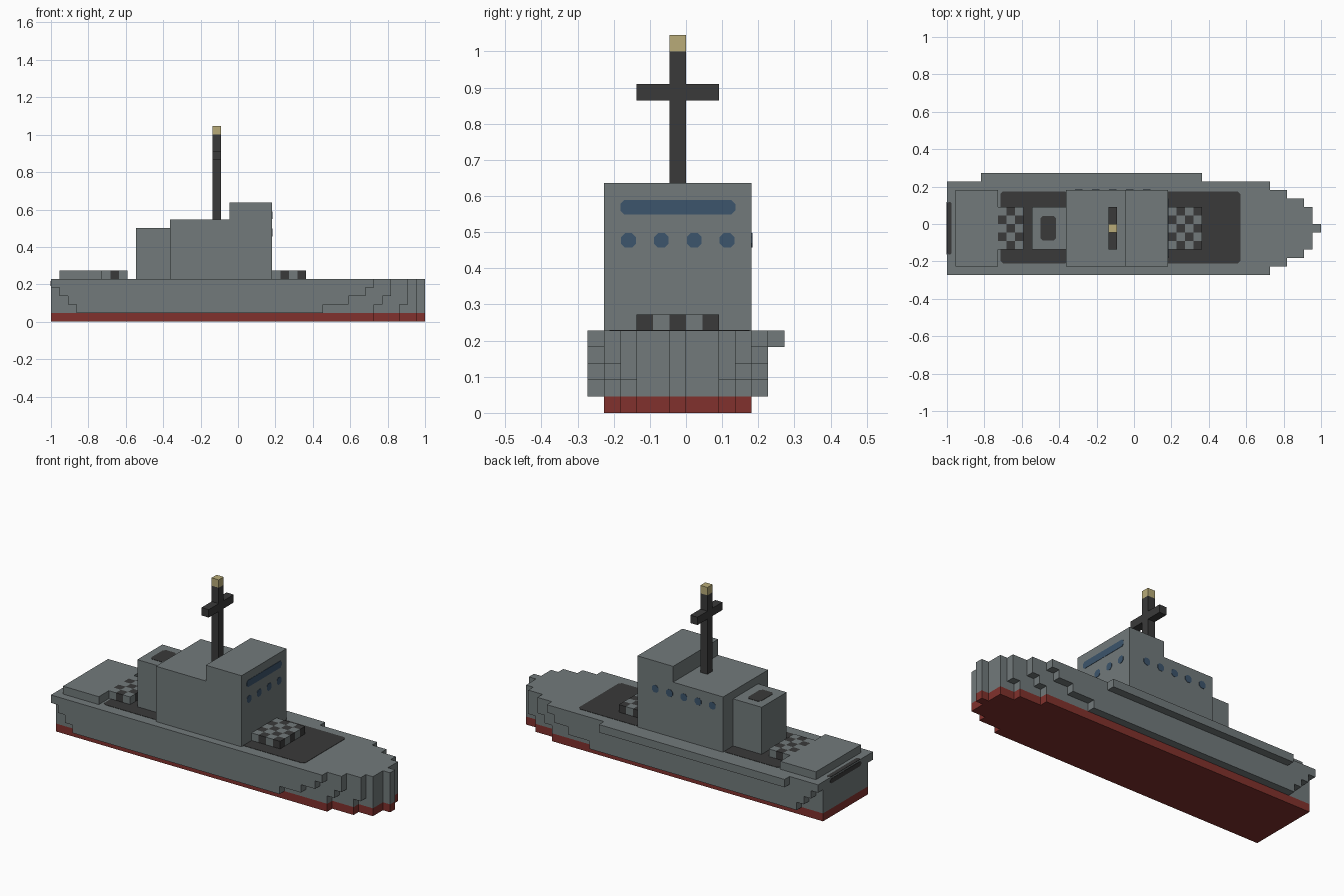
import bpy, bmesh, math
from mathutils import Vector

if "Cube" in bpy.data.objects:
    bpy.data.objects.remove(bpy.data.objects["Cube"], do_unlink=True)

U = 1 / 22      # block size: the ship is 44 blocks long
MID = -0.5      # centreline in y, in blocks


def material(name, rgb):
    m = bpy.data.materials.new(name)
    m.use_nodes = True
    m.diffuse_color = (*rgb, 1)
    bsdf = m.node_tree.nodes["Principled BSDF"]
    bsdf.inputs["Base Color"].default_value = (*rgb, 1)
    bsdf.inputs["Roughness"].default_value = 0.8
    return m


GREY = material("hull_grey", (0.168, 0.195, 0.198))
DARK = material("charcoal", (0.042, 0.042, 0.042))
RED = material("keel_red", (0.220, 0.031, 0.026))
BLUE = material("window_blue", (0.045, 0.089, 0.150))
TAN = material("lamp_tan", (0.48, 0.41, 0.19))


def finish(name, bm, *mats):
    """Scale from blocks to units and link the mesh."""
    bmesh.ops.recalc_face_normals(bm, faces=bm.faces)
    for v in bm.verts:
        v.co = Vector((v.co.x - 22, v.co.y, v.co.z)) * U
    me = bpy.data.meshes.new(name)
    bm.to_mesh(me)
    bm.free()
    for m in mats:
        me.materials.append(m)
    ob = bpy.data.objects.new(name, me)
    bpy.context.collection.objects.link(ob)
    return ob


def prism(name, outline, axis, lo, hi, mat):
    """Extrude a 2D outline along an axis; the outline uses the other two in order."""
    def point(p, d):
        c = list(p)
        c.insert("xyz".index(axis), d)
        return c
    bm = bmesh.new()
    face = bm.faces.new([bm.verts.new(point(p, lo)) for p in outline])
    ext = bmesh.ops.extrude_face_region(bm, geom=[face], use_keep_orig=True)
    for v in ext["geom"]:
        if isinstance(v, bmesh.types.BMVert):
            v.co["xyz".index(axis)] = hi
    return finish(name, bm, mat)


def box(name, x, y, z, mat):
    return prism(name, [(x[0], y[0]), (x[1], y[0]), (x[1], y[1]), (x[0], y[1])],
                 "z", z[0], z[1], mat)


def plate(name, a, b, cut, axis, at, mat, side=1):
    """Thin painted panel with clipped corners lying on a face."""
    (a0, a1), (b0, b1) = a, b
    outline = [(a0 + cut, b0), (a1 - cut, b0), (a1, b0 + cut), (a1, b1 - cut),
               (a1 - cut, b1), (a0 + cut, b1), (a0, b1 - cut), (a0, b0 + cut)]
    return prism(name, outline, axis, at - 0.04 * side, at + 0.04 * side, mat)


# Hull: stacked layers, each a list of (half width, aft end, forward end)
layers = [
    ("keel", [(4.5, 0, 38), (3.5, 0, 41), (2.5, 0, 43), (0.5, 0, 44)]),
    ("hull_lower", [(5.5, 3, 32), (4.5, 0, 38), (3.5, 0, 41), (2.5, 0, 43), (0.5, 0, 44)]),
    ("hull_middle", [(5.5, 2, 35), (4.5, 0, 39), (3.5, 0, 42), (2.5, 0, 43), (0.5, 0, 44)]),
    ("hull_upper", [(5.5, 1, 37), (4.5, 0, 40), (3.5, 0, 42), (2.5, 0, 43), (0.5, 0, 44)]),
    ("deck", [(5.5, 0, 38), (4.5, 0, 40), (3.5, 0, 42), (2.5, 0, 43), (0.5, 0, 44)]),
]
for z, (name, strips) in enumerate(layers):
    half = []
    if strips[0][1] > 0:
        half.append((0, strips[1][0]))
        half.append((strips[0][1], strips[1][0]))
        half.append((strips[0][1], strips[0][0]))
    else:
        half.append((0, strips[0][0]))
    for i, (w, _, end) in enumerate(strips):
        half.append((end, w))
        if i + 1 < len(strips):
            half.append((end, strips[i + 1][0]))
    outline = [(x, MID - w) for x, w in half] + [(x, MID + w) for x, w in reversed(half)]
    prism(name, outline, "z", z, z + 1, RED if z == 0 else GREY)

# Walkway ledge on one side
box("side_ledge", (4, 30), (5, 6), (4, 5), GREY)

# Dark deck panels and stern marking
plate("fore_deck_panel", (25.5, 34.5), (-4.65, 3.85), 0.3, "z", 5, DARK)
plate("aft_deck_panel", (6 + 0.3, 14.2), (-4.65, 3.85), 0.3, "z", 5, DARK)
plate("stern_deck_marking", (0, 0.55), (-3.6, 2.6), 0.2, "z", 5, DARK)
plate("stern_marking", (-3.6, 2.6), (4.2, 4.8), 0.2, "x", 0, DARK, -1)

# Superstructure
prism("bridge", [(14, 5), (26, 5), (26, 14), (21, 14), (21, 12), (14, 12)], "y", -5, 4, GREY)
box("funnel", (10, 14), (-3, 2), (5, 11), GREY)
plate("funnel_opening", (11, 12.85), (-1.95, 0.95), 0.3, "z", 11, DARK)
box("aft_platform", (1, 6), (-5, 4), (5, 6), GREY)

# Windows: wide bridge window, portholes in front and along one side
plate("bridge_window", (-4, 3), (12.08, 12.95), 0.25, "x", 26, BLUE)
for i in range(4):
    y = -3.5 + 2 * i
    plate(f"front_porthole_{i + 1}", (y - 0.45, y + 0.45), (10.05, 10.95), 0.25, "x", 26, BLUE)
for i in range(5):
    x = 15.5 + 2 * i
    plate(f"side_porthole_{i + 1}", (x - 0.45, x + 0.45), (10.05, 10.95), 0.25, "y", 4, BLUE)


def checker_block(name, x0, x1, y0, y1):
    """Low block whose cells alternate between the two colours."""
    bm = bmesh.new()
    rows = [[bm.verts.new((x, y, 5)) for y in range(y0, y1 + 1)] for x in range(x0, x1 + 1)]
    for i in range(x1 - x0):
        for j in range(y1 - y0):
            bm.faces.new((rows[i][j], rows[i + 1][j], rows[i + 1][j + 1], rows[i][j + 1]))
    ext = bmesh.ops.extrude_face_region(bm, geom=bm.faces[:], use_keep_orig=True)
    for v in ext["geom"]:
        if isinstance(v, bmesh.types.BMVert):
            v.co.z = 6
    bmesh.ops.recalc_face_normals(bm, faces=bm.faces)
    for f in bm.faces:
        c = f.calc_center_median() - f.normal * 0.3
        f.material_index = (math.floor(c.x) + math.floor(c.y) + 1) % 2
    finish(name, bm, GREY, DARK)


checker_block("fore_grating", 26, 30, -3, 2)
checker_block("aft_grating", 6, 9, -3, 2)

# Mast with crossbar and lamp
prism("mast", [(-1, 12), (0, 12), (0, 19), (2, 19), (2, 20), (0, 20), (0, 22), (-1, 22),
               (-1, 20), (-3, 20), (-3, 19), (-1, 19)], "x", 19, 20, DARK)
box("mast_lamp", (19, 20), (-1, 0), (22, 23), TAN)
